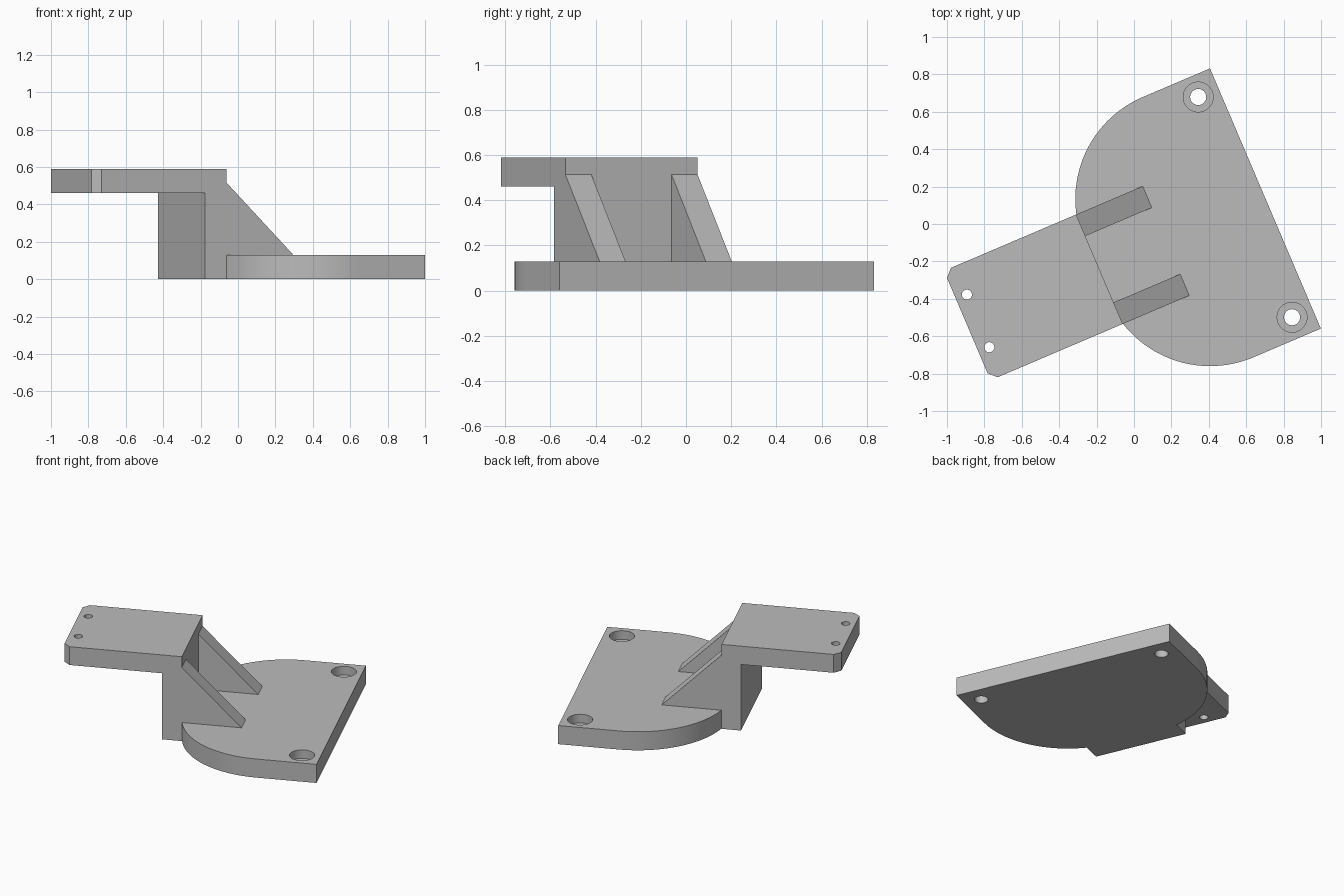
import bpy, bmesh, math
from mathutils import Matrix

cube = bpy.data.objects.get("Cube")
if cube:
    bpy.data.objects.remove(cube)

TURN = math.radians(23.08)   # whole bracket is turned about z
MID = -0.15                  # symmetry line of the bracket in its own frame
HALF_BASE, HALF_ARM = 0.756, 0.318
PLATE = 0.13                 # base plate thickness
ARM_LOW, ARM_TOP = 0.462, 0.59
WALL_IN, WALL_OUT = -0.265, -0.392

grey = bpy.data.materials.new("plain grey")
grey.use_nodes = True
colour = (0.5, 0.5, 0.5, 1)
grey.diffuse_color = colour
grey.node_tree.nodes["Principled BSDF"].inputs["Base Color"].default_value = colour


def finish(name, bm):
    """Turn a bmesh into a rotated, shaded object."""
    bmesh.ops.recalc_face_normals(bm, faces=bm.faces)
    mesh = bpy.data.meshes.new(name)
    bm.to_mesh(mesh)
    bm.free()
    mesh.materials.append(grey)
    ob = bpy.data.objects.new(name, mesh)
    bpy.context.collection.objects.link(ob)
    ob.rotation_euler.z = TURN
    return ob


def extrude(name, points, offset):
    """Extrude a closed 3D outline along an offset vector."""
    bm = bmesh.new()
    face = bm.faces.new([bm.verts.new(p) for p in points])
    result = bmesh.ops.extrude_face_region(bm, geom=[face], use_keep_orig=True)
    verts = [g for g in result["geom"] if isinstance(g, bmesh.types.BMVert)]
    bmesh.ops.translate(bm, verts=verts, vec=offset)
    return finish(name, bm)


def drill(ob, x, y, radius, low, high):
    """Cut a round vertical hole from low to high."""
    bm = bmesh.new()
    bmesh.ops.create_cone(bm, cap_ends=True, segments=40, radius1=radius, radius2=radius,
                          depth=high - low, matrix=Matrix.Translation((x, y, (low + high) / 2)))
    cutter = finish("hole_cutter", bm)
    cutter.hide_render = True
    mod = ob.modifiers.new("hole", 'BOOLEAN')
    mod.operation, mod.solver, mod.object = 'DIFFERENCE', 'EXACT', cutter
    bpy.context.view_layer.update()
    mesh = bpy.data.meshes.new_from_object(
        ob.evaluated_get(bpy.context.evaluated_depsgraph_get()))
    ob.modifiers.clear()
    ob.data = mesh
    bpy.data.objects.remove(cutter)


# Base plate: square corners at one end, large rounded corners at the other
radius, arc_x, end_x = 0.593, 0.309, 0.70
outline = [(end_x, MID - HALF_BASE, 0), (end_x, MID + HALF_BASE, 0)]
for side, start in ((1, 90), (-1, 180)):
    for i in range(33):
        a = math.radians(start + 90 * i / 32)
        outline.append((arc_x + radius * math.cos(a),
                        MID + side * (HALF_BASE - radius) + radius * math.sin(a), 0))
base = extrude("base_plate", outline, (0, 0, PLATE))

# Upright wall
wall = extrude("upright_wall",
               [(x, MID + s * HALF_ARM, 0) for x, s in
                ((WALL_IN, -1), (WALL_IN, 1), (WALL_OUT, 1), (WALL_OUT, -1))],
               (0, 0, ARM_LOW))

# Raised arm with chamfered outer corners
tip, cut = -1.033, 0.041
arm = extrude("raised_arm",
              [(x, MID + y, ARM_LOW) for x, y in
               ((WALL_IN, -HALF_ARM), (WALL_IN, HALF_ARM),
                (tip + cut, HALF_ARM), (tip, HALF_ARM - cut),
                (tip, cut - HALF_ARM), (tip + cut, -HALF_ARM))],
              (0, 0, ARM_TOP - ARM_LOW))

# Triangular ribs, and the screw holes, mirrored about the symmetry line
for side, label in ((1, "back"), (-1, "front")):
    y = MID + side * HALF_ARM
    extrude(label + "_rib",
            [(WALL_IN, y, PLATE), (0.122, y, PLATE), (WALL_IN, y, 0.515)],
            (0, -side * 0.125, 0))
    drill(base, 0.582, MID + side * 0.64, 0.043, -0.1, 0.3)
    drill(base, 0.582, MID + side * 0.64, 0.08, PLATE - 0.06, 0.3)
    drill(arm, -0.97, MID + side * 0.153, 0.027, 0.3, 0.8)

# Smooth the round walls, keep the edges sharp
bpy.ops.object.select_all(action='DESELECT')
for ob in (base, arm):
    ob.select_set(True)
bpy.context.view_layer.objects.active = base
bpy.ops.object.shade_smooth_by_angle(angle=math.radians(30))
